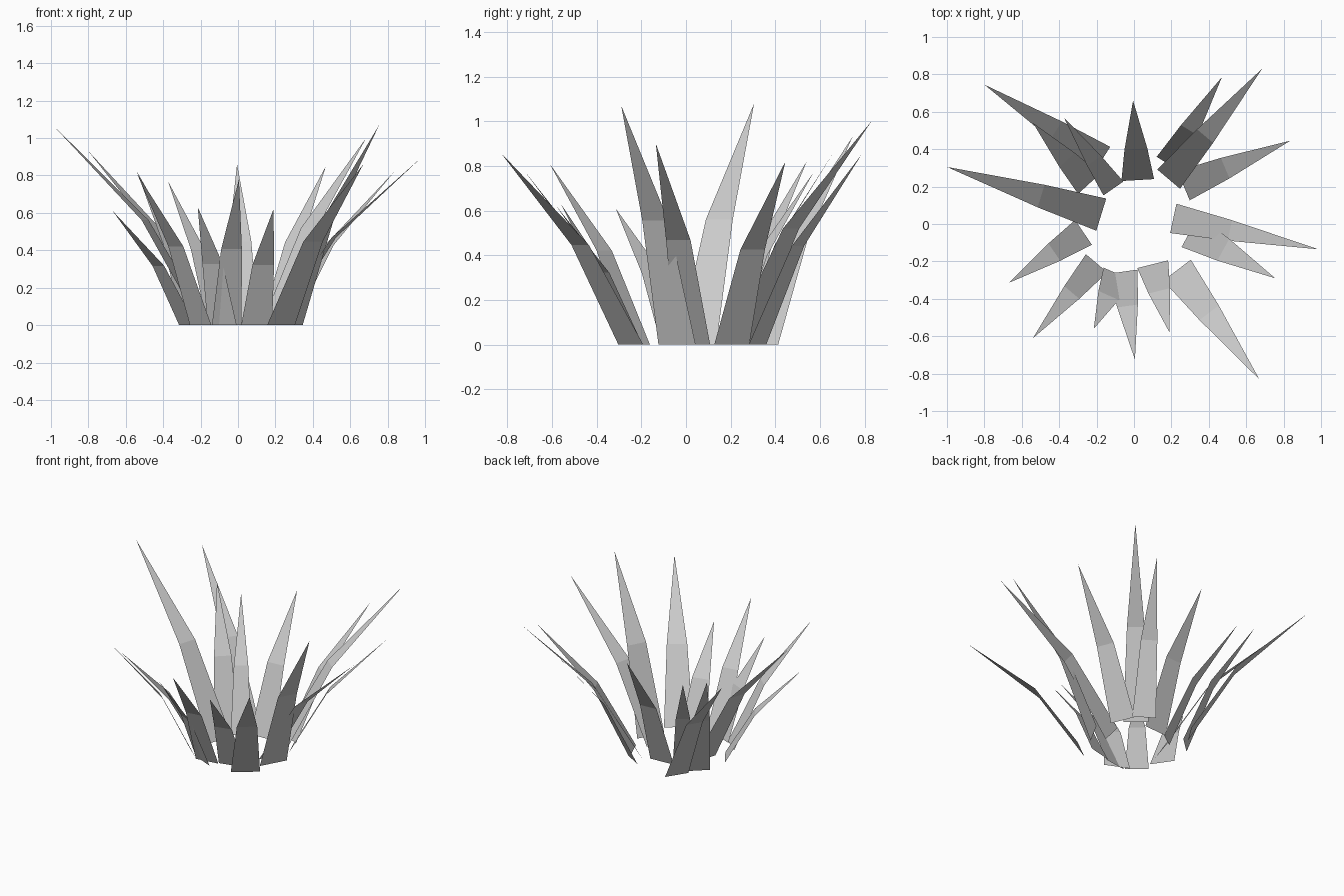
import bpy
import bmesh
from mathutils import Vector

default_cube = bpy.data.objects.get("Cube")
if default_cube:
    bpy.data.objects.remove(default_cube, do_unlink=True)

# One plain grey for the whole plant
grey = bpy.data.materials.new("leaf_grey")
grey.use_nodes = True
leaf_colour = (0.6, 0.6, 0.6, 1.0)
grey.diffuse_color = leaf_colour
grey.node_tree.nodes["Principled BSDF"].inputs["Base Color"].default_value = leaf_colour

# Shared leaf proportions: where the blade bends, and its width there
BEND_REACH = 0.39
BEND_HEIGHT = 0.52
BEND_WIDTH = 0.7


def make_leaf(name, root, tip, width):
    """Flat pointed blade: a tapering lower quad and a bent-over triangular tip."""
    root = Vector((*root, 0))
    tip = Vector(tip)
    reach = Vector((tip.x - root.x, tip.y - root.y, 0))
    side = reach.cross(Vector((0, 0, 1))).normalized() * width / 2
    bend = root + reach * BEND_REACH
    bend.z = tip.z * BEND_HEIGHT

    bm = bmesh.new()
    base_a, base_b = bm.verts.new(root - side), bm.verts.new(root + side)
    bend_a = bm.verts.new(bend - side * BEND_WIDTH)
    bend_b = bm.verts.new(bend + side * BEND_WIDTH)
    point = bm.verts.new(tip)
    bm.faces.new((base_a, base_b, bend_b, bend_a))
    bm.faces.new((bend_a, bend_b, point))
    bm.normal_update()
    # Upper surface faces the middle of the plant
    if bm.faces[:][0].normal.z < 0:
        bmesh.ops.reverse_faces(bm, faces=bm.faces[:])

    mesh = bpy.data.meshes.new(name)
    bm.to_mesh(mesh)
    bm.free()
    mesh.materials.append(grey)
    leaf = bpy.data.objects.new(name, mesh)
    bpy.context.collection.objects.link(leaf)
    return leaf


# Leaves around the rosette: root centre, tip, base width
leaves = {
    "back_right_long": ((-.17, .345), (-.80, .745, .93), .16),
    "back_right_middle": ((-.24, .215), (-.54, .54, .82), .16),
    "back_right_inner": ((-.11, .19), (-.375, .57, .77), .13),
    "back_centre": ((.02, .235), (-.005, .66, .86), .175),
    "back_left_outer": ((.185, .32), (.47, .785, .85), .15),
    "back_left_long": ((.185, .24), (.685, .83, 1), .16),
    "left_rear": ((.265, .205), (.835, .445, .82), .17),
    "left_long": ((.21, .03), (.985, -.135, .9), .16),
    "left_tall": ((.3, -.04), (.755, -.29, 1.07), .19),
    "right_long": ((-.175, .05), (-1, .305, 1.08), .18),
    "right_short": ((-.27, -.045), (-.67, -.315, .61), .16),
    "front_right": ((-.2, -.21), (-.54, -.61, .81), .15),
    "front_right_short": ((-.085, -.268), (-.215, -.56, .63), .17),
    "front_centre": ((-.06, -.255), (.005, -.725, .78), .16),
    "front_left_short": ((.1, -.215), (.19, -.58, .62), .17),
    "front_left_long": ((.23, -.247), (.67, -.83, .86), .185),
}
for place, (root, tip, width) in leaves.items():
    make_leaf("leaf_" + place, root, tip, width)
